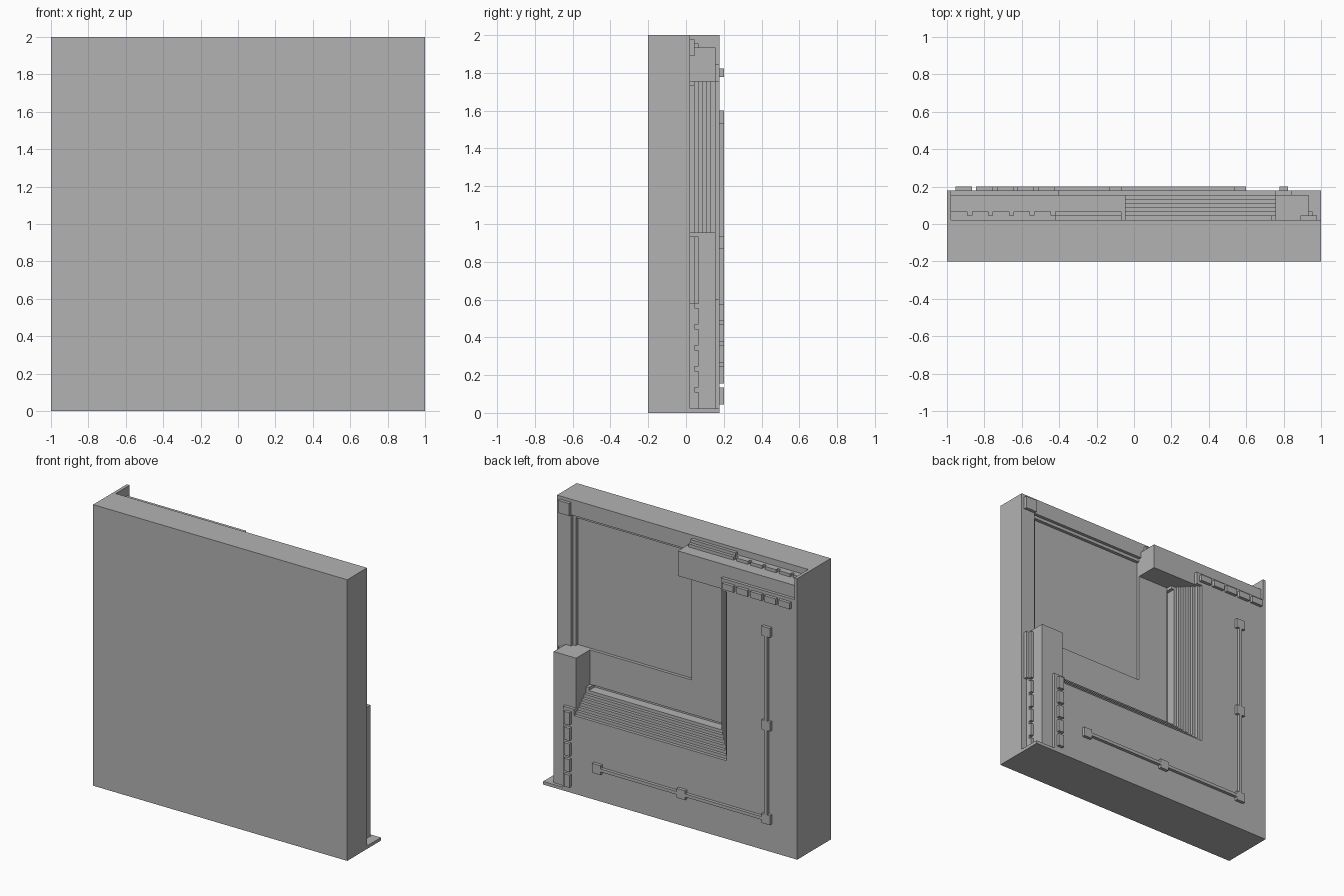
import bpy
import bmesh
from mathutils import Vector

old = bpy.data.objects.get("Cube")
if old:
    bpy.data.objects.remove(old, do_unlink=True)

C = 2 / 90      # one grid cell
FLOOR = 10      # cells from the flat front to the main floor level

grey = bpy.data.materials.new("plain grey")
grey.use_nodes = True
colour = (0.45, 0.45, 0.45, 1)
grey.diffuse_color = colour
grey.node_tree.nodes["Principled BSDF"].inputs["Base Color"].default_value = colour


def add_box(bm, u0, u1, v0, v1, k0, k1):
    """u runs from the left side, v from the top, k is height over the floor."""
    lo = Vector((1 - u1 * C, (FLOOR + k0) * C - 0.2, 2 - v1 * C))
    hi = Vector((1 - u0 * C, (FLOOR + k1) * C - 0.2, 2 - v0 * C))
    for v in bmesh.ops.create_cube(bm, size=1)["verts"]:
        v.co = Vector([lo[i] + (v.co[i] + 0.5) * (hi[i] - lo[i]) for i in range(3)])


def make(name, boxes):
    bm = bmesh.new()
    for b in boxes:
        add_box(bm, *b)
    mesh = bpy.data.meshes.new(name)
    bm.to_mesh(mesh)
    bm.free()
    mesh.materials.append(grey)
    obj = bpy.data.objects.new(name, mesh)
    bpy.context.collection.objects.link(obj)


def make_pair(name, boxes):
    """Build a part along the top and its diagonal mirror along the left side."""
    make("top_" + name, boxes)
    make("side_" + name, [(v0, v1, u0, u1, a, b) for u0, u1, v0, v1, a, b in boxes])


def bend(a, b, start, k):
    """L-shaped band between two distances from the open corner."""
    return [(a, b, start, b, -2, k), (start, a, a, b, -2, k)]


# Backing slab and the low court with its rim
make("backing_slab", [(0, 90, 0, 90, -FLOOR, -2)])
make("rim", [(0, 47, 0, 5, -2, 0), (0, 5, 5, 47, -2, 0)])
make("rim_step", [(5, 47, 5, 6, -2, -1), (5, 6, 6, 47, -2, -1)])
make("corner_block", [(1, 5, 1, 5, 0, 1)])
make("court_walk", bend(47, 58, 11, -1))

# Stairs and high plateau
for k in range(1, 7):
    make(f"stair_{k}", bend(58 + k, 59 + k, 11, k))
make("plateau", bend(65, 90, 7, 7))

# Mirrored end parts
make_pair("channel_floor", [(47, 90, 0, 11, -2, 0)])
make_pair("plateau_shoulder", [(63, 65, 7, 11, 0, 7)])
make_pair("thick_wall", [(47, 63, 3, 11, 0, 6), (63, 89, 3, 7, 0, 6)])
make_pair("end_wall", [(89, 90, 0, 7, 0, 7)])
make_pair("groove_end", [(58, 59, 11, 12, -2, 1)])
make_pair("channel_bar", [(48, 64, 1, 2, 0, 1), (48, 64, 2, 3, 0, 2)])
make_pair("channel_posts", [(u, u + 4, 2, 3, 0, 2) for u in range(65, 89, 5)])
make_pair("channel_links", [(u, u + 1, 2, 3, 0, 1) for u in range(64, 89, 5)])
make_pair("plateau_blocks", [(u, u + 4, 8, 10, 7, 8) for u in range(64, 88, 5)])

# Raised rail on the plateau with square nodes
make_pair("rail", [(21, 48, 79, 80, 7, 8), (51, 78, 79, 80, 7, 8)])
make_pair("rail_nodes", [(u, u + 3, 78, 81, 7, 8) for u in (18, 48)])
make("rail_corner_node", [(78, 81, 78, 81, 7, 8)])
